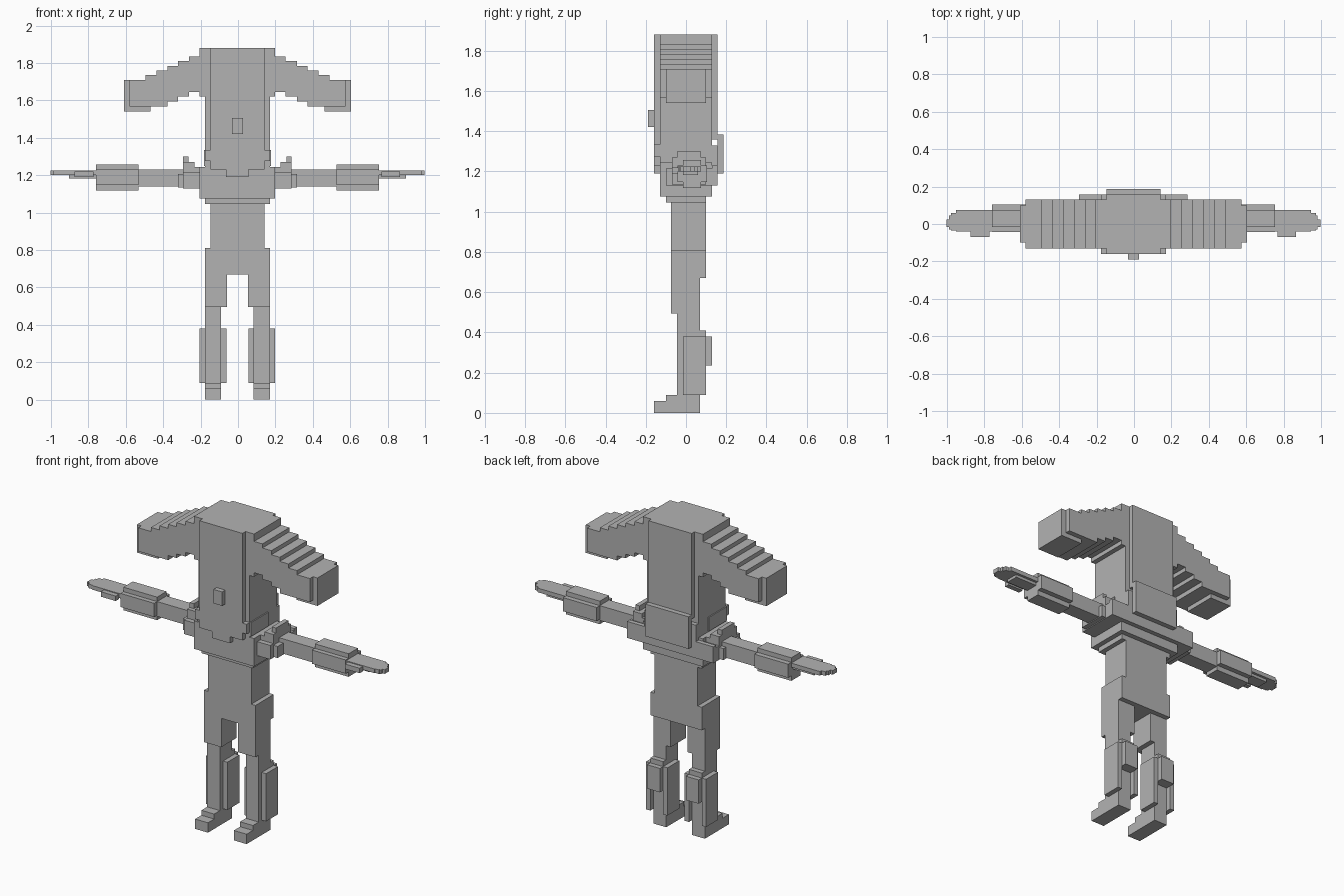
import bpy, bmesh

CX = -0.003  # body midline

grey = bpy.data.materials.new("plain_grey")
grey.diffuse_color = (0.45, 0.45, 0.45, 1)


def blocks(name, boxes, mirror=False):
    """One object from boxes (x0, x1, y0, y1, z0, z1) measured from the midline."""
    bm = bmesh.new()
    for x0, x1, y0, y1, z0, z1 in boxes:
        for side in ((1, -1) if mirror else (1,)):
            vs = bmesh.ops.create_cube(bm, size=1)["verts"]
            for v in vs:
                v.co.x = side * (x0 + (v.co.x + 0.5) * (x1 - x0))
                v.co.y = y0 + (v.co.y + 0.5) * (y1 - y0)
                v.co.z = z0 + (v.co.z + 0.5) * (z1 - z0)
    bmesh.ops.recalc_face_normals(bm, faces=bm.faces)
    me = bpy.data.meshes.new(name)
    bm.to_mesh(me)
    bm.free()
    me.materials.append(grey)
    ob = bpy.data.objects.new(name, me)
    ob.location.x = CX
    bpy.context.collection.objects.link(ob)
    return ob


# Head: broad core, narrower face and back panels, crown
blocks("head", [
    (-.173, .173, -.13, .13, 1.23, 1.855),
    (-.145, .145, -.16, -.13, 1.28, 1.88),
    (-.145, .145, .13, .157, 1.36, 1.88),
    (-.145, .145, -.13, .13, 1.855, 1.88),
    (-.202, -.145, -.13, .13, 1.855, 1.88),
    (.145, .202, -.13, .13, 1.855, 1.88),
])
blocks("nose", [(-.029, .029, -.19, -.16, 1.42, 1.505)])

# Drooping side lobes of the headpiece: stepped slices (x0, x1, bottom, top)
slices = [
    (.173, .202, 1.62, 1.855), (.202, .23, 1.645, 1.835),
    (.23, .258, 1.645, 1.835), (.258, .29, 1.62, 1.81),
    (.29, .318, 1.62, 1.81), (.318, .345, 1.595, 1.785),
    (.345, .375, 1.595, 1.785), (.375, .405, 1.567, 1.76),
    (.405, .433, 1.567, 1.76), (.433, .465, 1.567, 1.735),
    (.465, .491, 1.567, 1.735), (.491, .577, 1.567, 1.683),
]
blocks("headpiece_lobes", [(a, b, -.13, .13, lo, hi) for a, b, lo, hi in slices], True)
# Bevelled lobe tips
blocks("lobe_tips", [
    (.577, .607, -.10, .10, 1.54, 1.71),
    (.465, .577, -.10, .10, 1.54, 1.567),
    (.491, .577, -.13, .13, 1.683, 1.71),
], True)

# Collar round the neck and hood on the back
blocks("collar_sides", [
    (.145, .173, -.16, -.13, 1.275, 1.335),
    (.173, .18, -.13, .04, 1.25, 1.335),
], True)
blocks("collar", [
    (-.145, .145, -.16, -.13, 1.23, 1.28),
    (-.06, .06, -.16, -.13, 1.19, 1.23),
    (-.173, .173, .13, .157, 1.23, 1.33),
])
blocks("hood", [
    (-.145, .145, .157, .187, 1.19, 1.385),
])

# Chest, shoulders and jacket hem
blocks("chest", [
    (-.202, .202, -.13, .13, 1.13, 1.245),
    (-.29, .29, .13, .157, 1.13, 1.23),
    (-.202, .202, -.13, .13, 1.075, 1.13),
    (-.173, .173, -.10, .10, 1.045, 1.075),
])
blocks("shoulders", [
    (.202, .29, -.10, .13, 1.13, 1.215),
    (.29, .318, -.07, .10, 1.135, 1.205),
    (.202, .29, -.07, .10, 1.215, 1.245),
    (.23, .29, -.07, .10, 1.245, 1.27),
    (.262, .29, -.045, .075, 1.27, 1.30),
], True)

# Arms, cuffs and hands
blocks("arms", [(.29, .53, -.015, .075, 1.14, 1.23)], True)
blocks("cuffs", [
    (.53, .757, -.043, .105, 1.147, 1.23),
    (.53, .757, -.015, .075, 1.23, 1.257),
    (.53, .757, -.015, .075, 1.117, 1.147),
], True)
blocks("hands", [
    (.757, .95, -.04, .075, 1.20, 1.225),
    (.95, .975, -.035, .06, 1.20, 1.225),
    (.975, .985, -.03, .045, 1.20, 1.225),
    (.985, 1.0, -.015, .025, 1.20, 1.225),
    (.757, .90, -.015, .06, 1.183, 1.20),
    (.77, .87, -.07, -.04, 1.19, 1.22),
], True)

# Waist and hips
blocks("waist", [(-.145, .145, -.075, .10, .81, 1.045)])
blocks("hips", [(-.173, .173, -.075, .10, .67, .81)])

# Legs, boot cuffs and feet
blocks("legs", [
    (.057, .173, -.075, .07, .495, .67),
    (.087, .173, -.045, .07, .09, .495),
    (.087, .173, .07, .10, .38, .41),
], True)
blocks("boot_cuffs", [
    (.058, .087, -.015, .10, .09, .38),
    (.173, .202, -.015, .10, .09, .38),
    (.087, .173, .07, .13, .235, .38),
], True)
blocks("feet", [
    (.087, .173, -.16, .07, 0, .06),
    (.087, .173, -.10, .07, .06, .09),
], True)
